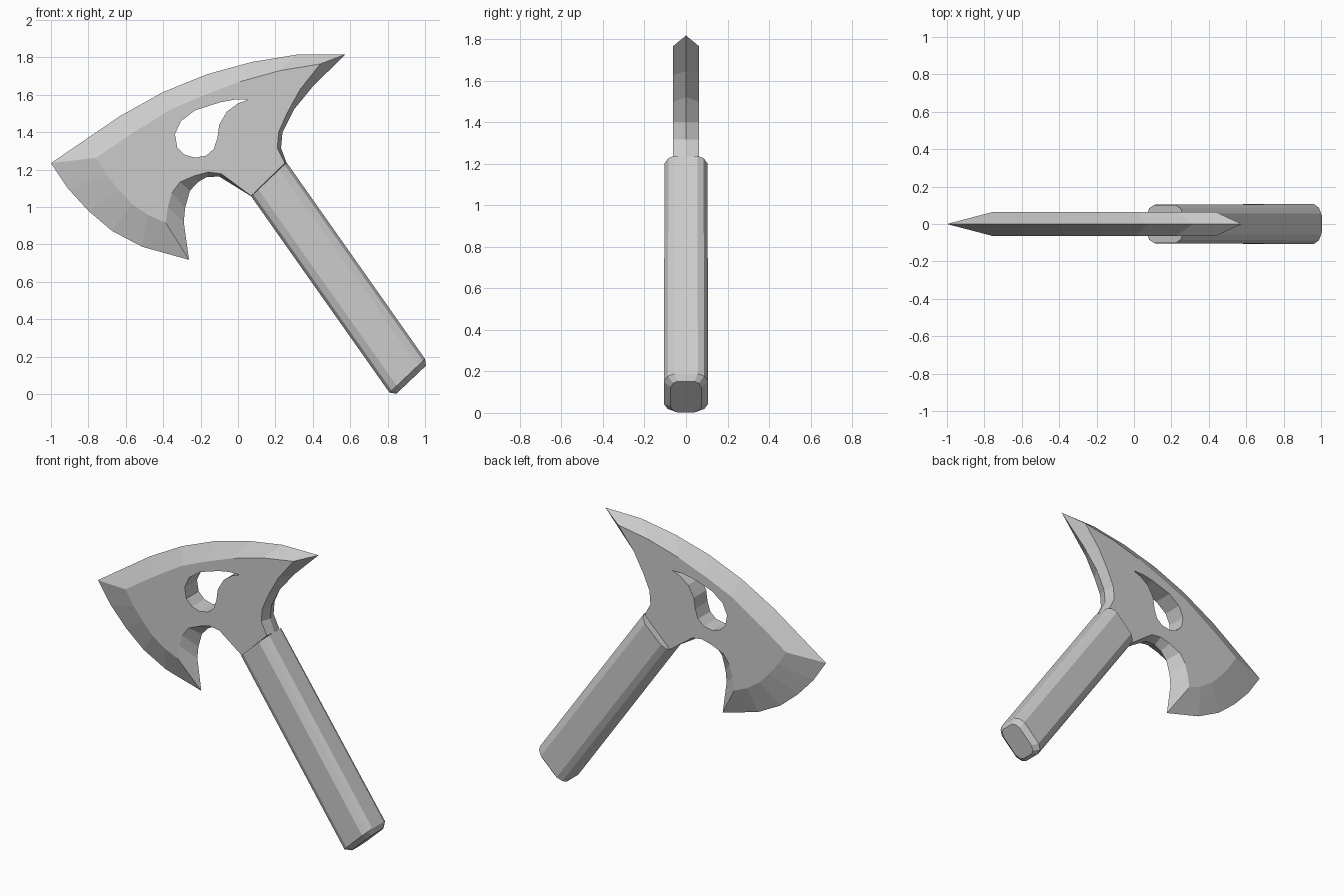
import bpy, bmesh
from mathutils import Vector

cube = bpy.data.objects.get("Cube")
if cube:
    bpy.data.objects.remove(cube, do_unlink=True)

steel = bpy.data.materials.new("plain grey")
steel.use_nodes = True
GREY = (0.6, 0.6, 0.6, 1)
steel.diffuse_color = GREY
steel.node_tree.nodes["Principled BSDF"].inputs["Base Color"].default_value = GREY


def finish(bm, name):
    bmesh.ops.recalc_face_normals(bm, faces=bm.faces[:])
    mesh = bpy.data.meshes.new(name)
    bm.to_mesh(mesh)
    bm.free()
    mesh.materials.append(steel)
    obj = bpy.data.objects.new(name, mesh)
    bpy.context.collection.objects.link(obj)
    return obj


def ring(bm, points, y):
    return [bm.verts.new((x, y, z)) for x, z in points]


def bridge(bm, a, b):
    for i in range(len(a)):
        j = (i + 1) % len(a)
        bm.faces.new((a[i], a[j], b[j], b[i]))


# Axe head: flat cheek outline and the centre ridge, point for point
HALF = 0.063
cheek = [(.44, 1.765), (.225, 1.73), (.01, 1.67), (-.177, 1.6), (-.364, 1.52),
         (-.578, 1.386), (-.76, 1.263),                                # upper edge
         (-.7, 1.17), (-.636, 1.09), (-.566, 1.016), (-.48, .957), (-.387, .917),
         (-.375, 1), (-.353, 1.075), (-.31, 1.134), (-.23, 1.168),
         (-.16, 1.187), (-.09, 1.178), (.07, 1.06),                     # beard notch
         (.25, 1.235), (.21, 1.316), (.217, 1.4), (.26, 1.498), (.33, 1.626)]
ridge = [(.575, 1.817), (.315, 1.815), (.075, 1.776), (-.166, 1.71), (-.4, 1.615),
         (-.63, 1.487), (-1, 1.235),
         (-.91, 1.1), (-.8, .98), (-.674, .873), (-.513, .788), (-.262, .718),
         (-.29, .92), (-.283, .995), (-.257, 1.087), (-.214, 1.134),
         (-.166, 1.161), (-.1, 1.163), (.075, 1.055),
         (.26, 1.235), (.23, 1.316), (.238, 1.4), (.298, 1.52), (.4, 1.645)]
# Teardrop opening
hole = [(.055, 1.575), (-.02, 1.574), (-.095, 1.56), (-.23, 1.517), (-.305, 1.46),
        (-.337, 1.39), (-.325, 1.32), (-.285, 1.28), (-.23, 1.264), (-.17, 1.275),
        (-.13, 1.31), (-.11, 1.37), (-.1, 1.44), (-.06, 1.51), (0, 1.554)]

bm = bmesh.new()
mid = ring(bm, ridge, 0)
holes = []
for y in (-HALF, HALF):
    outer, inner = ring(bm, cheek, y), ring(bm, hole, y)
    edges = [bm.edges.new((loop[i - 1], loop[i]))
             for loop in (outer, inner) for i in range(len(loop))]
    bmesh.ops.triangle_fill(bm, edges=edges, use_beauty=True, normal=(0, y, 0))
    bridge(bm, outer, mid)
    holes.append(inner)
bridge(bm, *holes)
finish(bm, "axe_head")

# Handle: rounded box section swept along the slanted axis, chamfered at the butt
quarter = [(.131, .056), (.115, .086), (.078, .105)]
section = (quarter + [(-u, v) for u, v in reversed(quarter)]
           + [(-u, -v) for u, v in quarter] + [(u, -v) for u, v in reversed(quarter)])
across = Vector((.19, 0, .18)).normalized()
depth = Vector((0, 1, 0))
# centre, scale across, scale in depth
stations = [((.165, 0, 1.148), 1, .98), ((.905, 0, .098), 1, 1.02),
            ((.926, 0, .077), .83, .72)]
bm = bmesh.new()
rings = [[bm.verts.new(Vector(c) + across * u * su + depth * v * sv) for u, v in section]
         for c, su, sv in stations]
for a, b in zip(rings, rings[1:]):
    bridge(bm, a, b)
bm.faces.new(rings[0])
bm.faces.new(rings[-1])
finish(bm, "handle")
